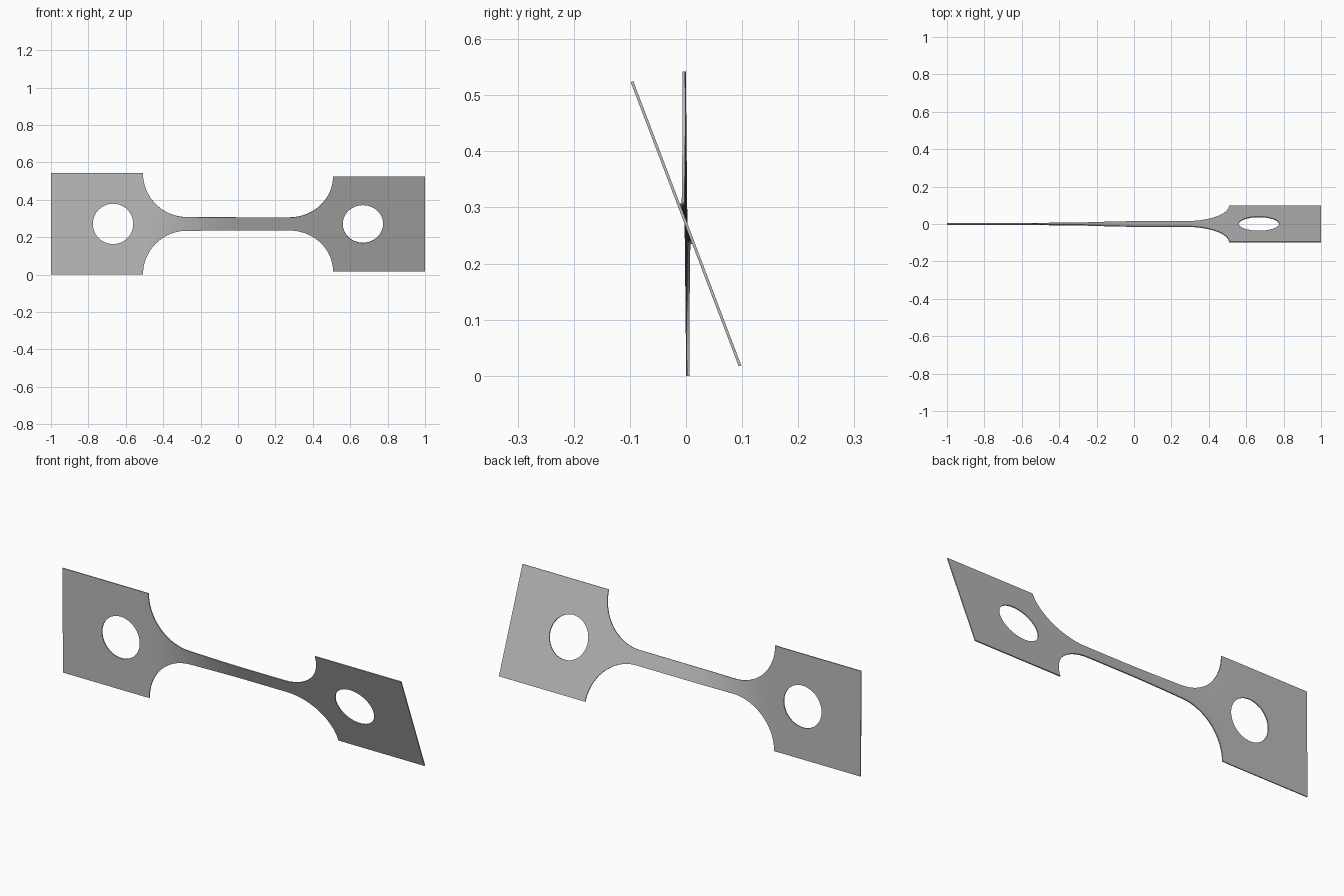
import bpy, bmesh
from math import sin, cos, pi, sqrt, radians
from mathutils import Matrix

cube = bpy.data.objects.get("Cube")
if cube:
    bpy.data.objects.remove(cube, do_unlink=True)

HALF_H, NECK_H, SHOULDER = 0.271, 0.037, 0.508
FILLET = HALF_H - NECK_H
FILLET_X = SHOULDER - FILLET
HOLE_X, HOLE_R = 0.668, 0.108
THICK = 0.005


def half_height(x):
    """Outline of the bar: wide grips, round fillets, narrow middle."""
    d = abs(x) - FILLET_X
    if d <= 0:
        return NECK_H
    if d >= FILLET:
        return HALF_H
    return HALF_H - sqrt(FILLET ** 2 - d * d)


def hole_height(x):
    return sqrt(max(0, HOLE_R ** 2 - (abs(x) - HOLE_X) ** 2))


def twist(x):
    """Tilt about the long axis, in radians."""
    t = min(1, max(0, (x + 0.55) / 0.6))
    return radians(0.6 + 20.2 * t * t * (3 - 2 * t))


# Column positions, closer together where the outline curves
half = [FILLET_X * i / 8 for i in range(8)]
half += [FILLET_X + FILLET * sin(pi / 2 * i / 24) for i in range(25)]
half += [HOLE_X - HOLE_R * cos(pi * i / 28) for i in range(29)] + [0.9, 1]
columns = [-x for x in reversed(half[1:])] + half

# Flat sheet with two holes
bm = bmesh.new()
for side in (1, -1):
    rows = [[bm.verts.new((x, 0, side * h)) for h in (hole_height(x), half_height(x))]
            for x in columns]
    for a, b in zip(rows, rows[1:]):
        quad = [a[0], b[0], b[1], a[1]]
        bm.faces.new(quad if side > 0 else quad[::-1])
bmesh.ops.remove_doubles(bm, verts=bm.verts, dist=0.00005)

# Thickness, then the twist
bmesh.ops.solidify(bm, geom=bm.faces[:], thickness=THICK)
ys = [v.co.y for v in bm.verts]
middle = (min(ys) + max(ys)) / 2
for v in bm.verts:
    v.co.y -= middle
    v.co = Matrix.Rotation(twist(v.co.x), 3, 'X') @ v.co
    v.co.z += HALF_H
bmesh.ops.recalc_face_normals(bm, faces=bm.faces)

mesh = bpy.data.meshes.new("twisted_test_bar")
bm.to_mesh(mesh)
bm.free()
bar = bpy.data.objects.new("twisted_test_bar", mesh)
bpy.context.collection.objects.link(bar)

# Plain grey metal
grey = bpy.data.materials.new("plain_grey")
grey.use_nodes = True
grey.diffuse_color = (0.5, 0.5, 0.5, 1)
grey.node_tree.nodes["Principled BSDF"].inputs["Base Color"].default_value = (0.5, 0.5, 0.5, 1)
mesh.materials.append(grey)

bpy.ops.object.select_all(action='DESELECT')
bar.select_set(True)
bpy.context.view_layer.objects.active = bar
bpy.ops.object.shade_smooth_by_angle(angle=radians(30))
